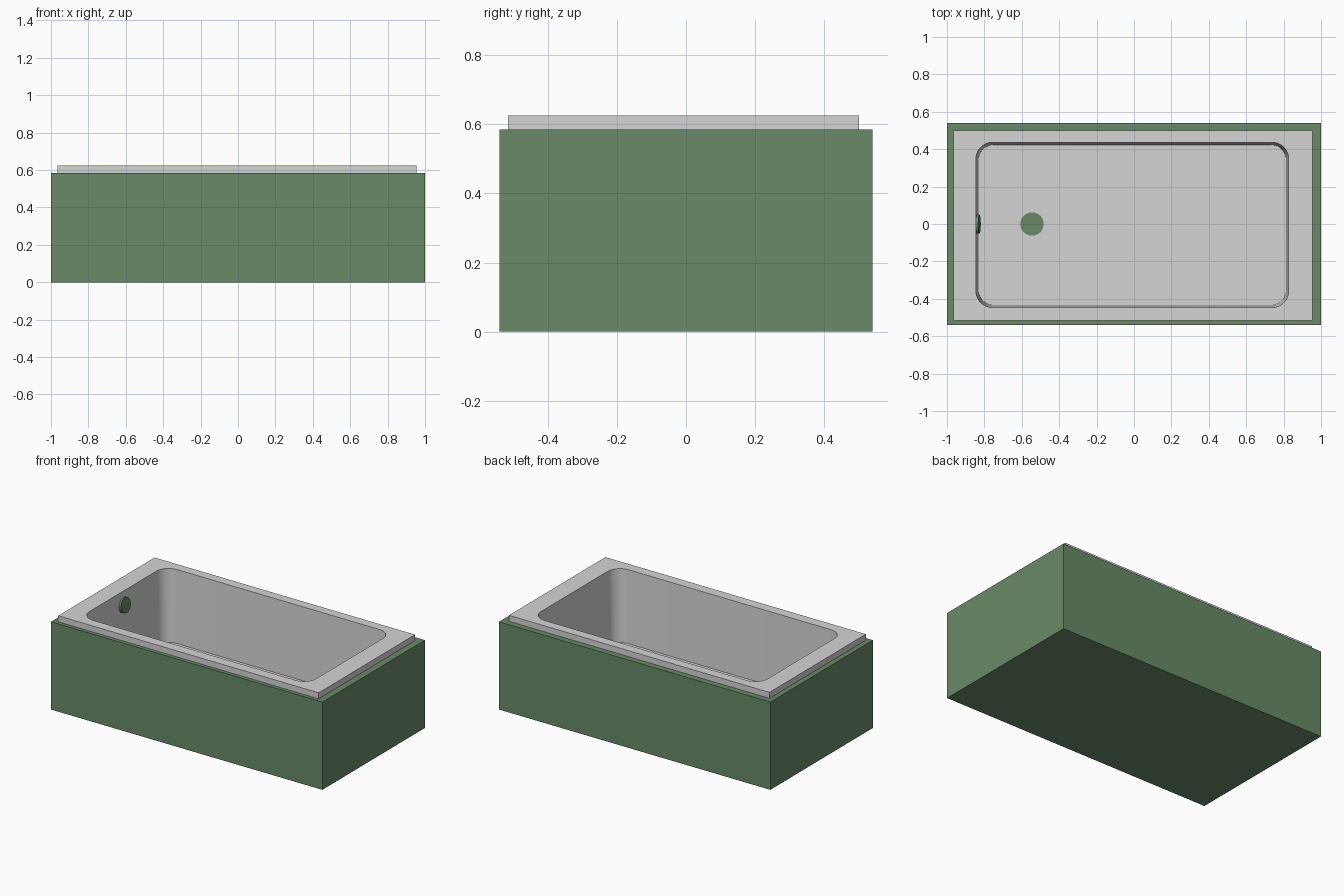
import bpy
import bmesh
from math import cos, sin, pi, radians

cube = bpy.data.objects.get("Cube")
if cube:
    bpy.data.objects.remove(cube, do_unlink=True)


def material(name, rgb):
    m = bpy.data.materials.new(name)
    m.use_nodes = True
    m.diffuse_color = (*rgb, 1)
    m.node_tree.nodes["Principled BSDF"].inputs["Base Color"].default_value = (*rgb, 1)
    return m


GREEN = material("muted green", (0.141, 0.255, 0.136))
GREY = material("light grey", (0.66, 0.66, 0.66))
STEPS = 10


def outline(x0, x1, y0, y1, z, r=0):
    """Rounded rectangle, counter-clockwise; radius 0 gives square corners."""
    corners = [(x1 - r, y1 - r), (x0 + r, y1 - r), (x0 + r, y0 + r), (x1 - r, y0 + r)]
    points = []
    for i, (cx, cy) in enumerate(corners):
        for s in range(STEPS + 1):
            a = (i + s / STEPS) * pi / 2
            points.append((cx + r * cos(a), cy + r * sin(a), z))
    return points


def loft(name, outlines, mat, cap_first=False, cap_last=False):
    """Skin a stack of outlines with quads."""
    bm = bmesh.new()
    loops = [[bm.verts.new(p) for p in o] for o in outlines]
    n = len(loops[0])
    for low, high in zip(loops, loops[1:]):
        for i in range(n):
            j = (i + 1) % n
            bm.faces.new((low[i], low[j], high[j], high[i]))
    if cap_first:
        bm.faces.new(loops[0][::-1])
    if cap_last:
        bm.faces.new(loops[-1])
    bmesh.ops.remove_doubles(bm, verts=bm.verts, dist=0.0001)
    mesh = bpy.data.meshes.new(name)
    bm.to_mesh(mesh)
    bm.free()
    obj = bpy.data.objects.new(name, mesh)
    bpy.context.collection.objects.link(obj)
    finish(obj, mat)


def finish(obj, mat):
    obj.data.materials.append(mat)
    bpy.ops.object.select_all(action="DESELECT")
    obj.select_set(True)
    bpy.context.view_layer.objects.active = obj
    bpy.ops.object.shade_smooth_by_angle(angle=radians(30))


def disc(name, radius, depth, location, tilt=0):
    bpy.ops.mesh.primitive_cylinder_add(vertices=32, radius=radius, depth=depth,
                                        location=location, rotation=(0, tilt, 0))
    obj = bpy.context.object
    obj.name = name
    finish(obj, GREEN)


# Outer casing, open where the basin drops in
SIDES = (-1, 1, -0.54, 0.54)
LIP = (-0.965, 0.955, -0.515, 0.5)
loft("casing", [outline(*SIDES, 0), outline(*SIDES, 0.585), outline(*LIP, 0.585)],
     GREEN, cap_first=True)

# Raised lip and the basin with slightly sloping walls
loft("basin", [outline(*LIP, 0.585), outline(*LIP, 0.625),
               outline(-0.845, 0.827, -0.447, 0.437, 0.625, 0.09),
               outline(-0.831, 0.813, -0.433, 0.423, 0.14, 0.08)],
     GREY, cap_last=True)

# Drain in the floor and overflow cover on the end wall
disc("drain", 0.0625, 0.012, (-0.545, 0, 0.142))
disc("overflow_cover", 0.05, 0.02, (-0.836, 0, 0.535), radians(82))
